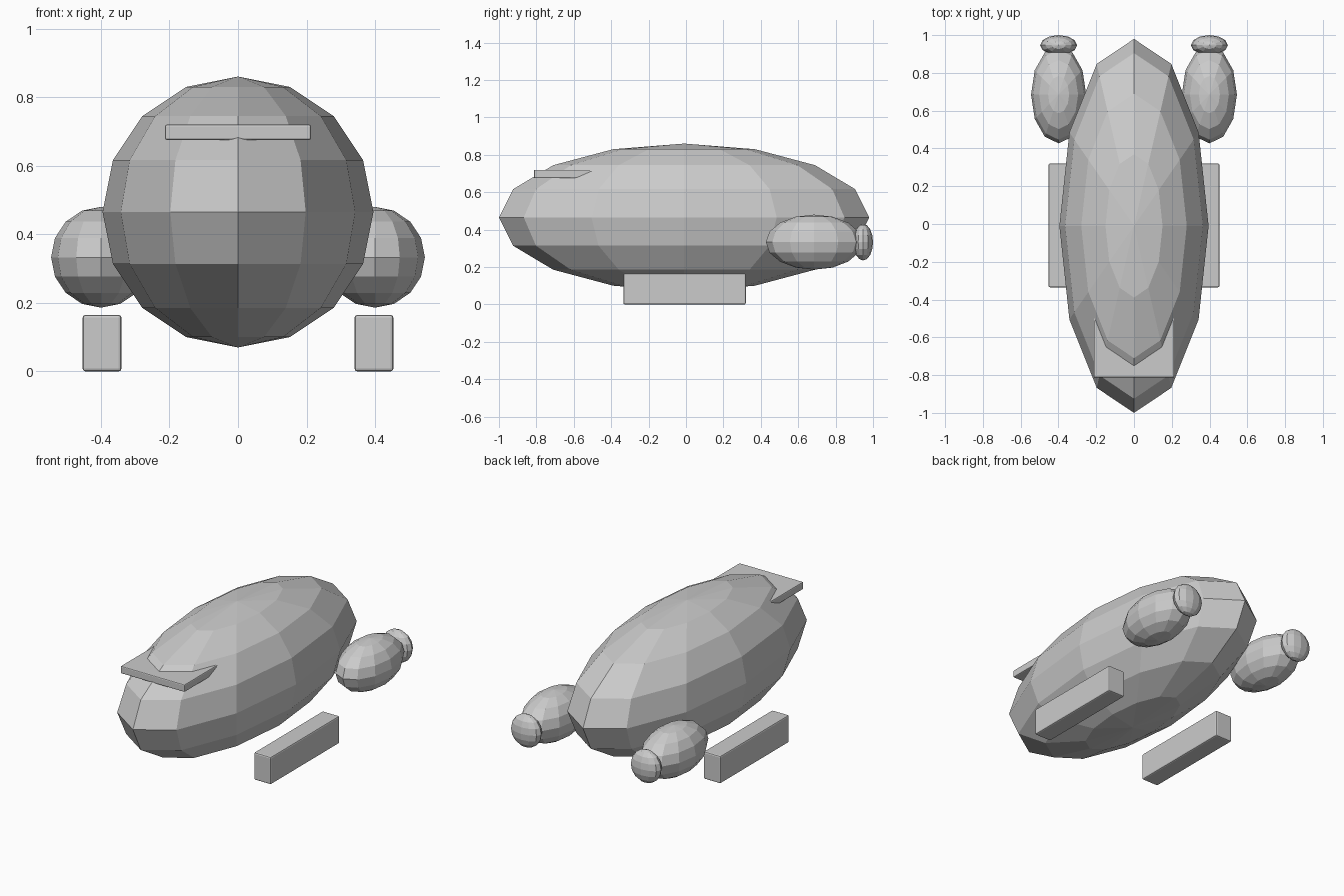
import bpy

if "Cube" in bpy.data.objects:
    bpy.data.objects.remove(bpy.data.objects["Cube"])


def ellipsoid(name, centre, radii):
    bpy.ops.mesh.primitive_uv_sphere_add(segments=12, ring_count=8, radius=1, location=centre)
    ob = bpy.context.object
    ob.name = name
    ob.scale = radii
    bpy.ops.object.transform_apply(location=False, rotation=False, scale=True)
    return ob


def box(name, low, high, bevel):
    centre = [(a + b) / 2 for a, b in zip(low, high)]
    bpy.ops.mesh.primitive_cube_add(size=1, location=centre)
    ob = bpy.context.object
    ob.name = name
    ob.scale = [b - a for a, b in zip(low, high)]
    bpy.ops.object.transform_apply(location=False, rotation=False, scale=True)
    mod = ob.modifiers.new("Bevel", 'BEVEL')
    mod.width = bevel
    mod.segments = 2
    return ob


# Main hull
ellipsoid("hull", (0, -0.01, 0.465), (0.395, 0.99, 0.395))

# Visor plate sunk into the nose
box("visor", (-0.213, -0.813, 0.675), (0.213, -0.41, 0.72), 0.006)

# Rear pods with nozzles, and landing skids, on both sides
for side, s in (("left", -1), ("right", 1)):
    ellipsoid(f"pod_{side}", (s * 0.399, 0.685, 0.333), (0.146, 0.258, 0.147))
    ellipsoid(f"nozzle_{side}", (s * 0.399, 0.947, 0.333), (0.098, 0.053, 0.098))
    x = sorted((s * 0.34, s * 0.453))
    box(f"skid_{side}", (x[0], -0.335, 0), (x[1], 0.32, 0.165), 0.008)
